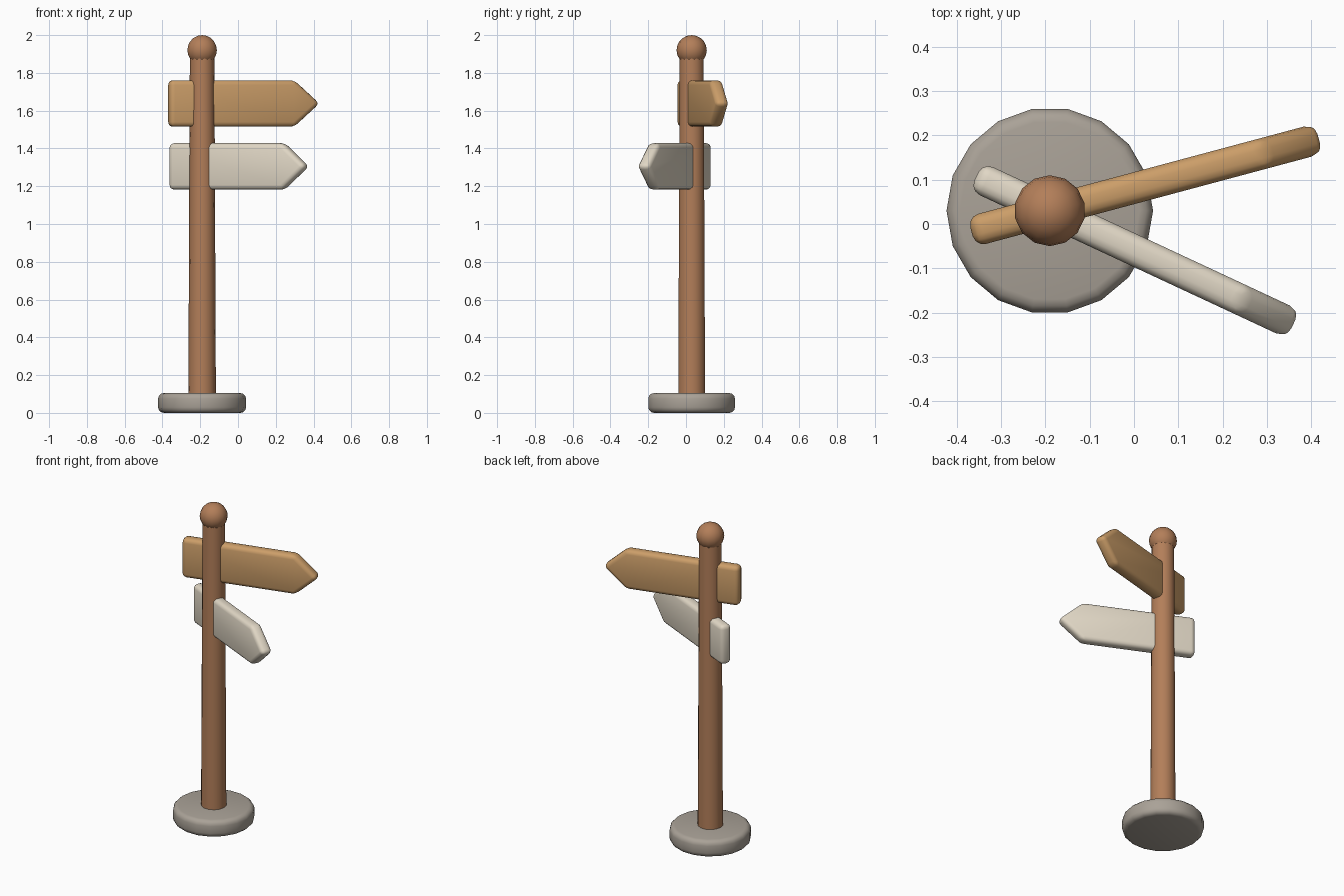
import bpy, bmesh
from math import radians

if "Cube" in bpy.data.objects:
    bpy.data.objects.remove(bpy.data.objects["Cube"])

PX, PY = -0.19, 0.03  # pole axis


def material(name, rgb):
    m = bpy.data.materials.new(name)
    m.diffuse_color = (*rgb, 1)
    m.use_nodes = True
    m.node_tree.nodes["Principled BSDF"].inputs["Base Color"].default_value = m.diffuse_color
    return m


brown = material("brown_wood", (0.45, 0.21, 0.10))
tan = material("tan_wood", (0.60, 0.34, 0.14))
cream = material("cream_paint", (0.75, 0.68, 0.56))
stone = material("stone", (0.40, 0.36, 0.31))


def finish(ob, name, mat, angle=40, bevel=0.0):
    ob.name = name
    ob.data.materials.append(mat)
    bpy.ops.object.select_all(action='DESELECT')
    bpy.context.view_layer.objects.active = ob
    ob.select_set(True)
    if bevel:
        b = ob.modifiers.new("Bevel", 'BEVEL')
        b.width = bevel
        b.segments = 3
        b.limit_method = 'ANGLE'
        b.angle_limit = radians(30)
        bpy.ops.object.modifier_apply(modifier=b.name)
    bpy.ops.object.shade_smooth_by_angle(angle=radians(angle))


def cone(name, mat, n, r1, r2, z0, z1, bevel=0.0):
    bpy.ops.mesh.primitive_cone_add(vertices=n, radius1=r1, radius2=r2, depth=z1 - z0,
                                    location=(PX, PY, (z0 + z1) / 2),
                                    rotation=(0, 0, radians(90)) if n % 4 else (0, 0, 0))
    finish(bpy.context.object, name, mat, bevel=bevel)


def arrow_board(name, mat, z, angle, tip):
    # pointed board outline, extruded through its thickness
    h, t, shoulder = 0.123, 0.035, tip - 0.138
    outline = [(-0.183, -h), (shoulder, -h), (tip, 0), (shoulder, h), (-0.183, h)]
    bm = bmesh.new()
    face = bm.faces.new([bm.verts.new((u, -t, w)) for u, w in outline])
    ext = bmesh.ops.extrude_face_region(bm, geom=[face])
    verts = [v for v in ext["geom"] if isinstance(v, bmesh.types.BMVert)]
    bmesh.ops.translate(bm, verts=verts, vec=(0, 2 * t, 0))
    bmesh.ops.recalc_face_normals(bm, faces=bm.faces)
    me = bpy.data.meshes.new(name)
    bm.to_mesh(me)
    bm.free()
    ob = bpy.data.objects.new(name, me)
    bpy.context.collection.objects.link(ob)
    ob.location = (PX, PY, z)
    ob.rotation_euler = (0, 0, radians(angle))
    finish(ob, name, mat, bevel=0.025)


# round foot and tapered pole
cone("base", stone, 18, 0.233, 0.233, 0, 0.105, bevel=0.03)
cone("pole", brown, 14, 0.073, 0.065, 0.06, 1.89)

# ball on top
bpy.ops.mesh.primitive_uv_sphere_add(segments=14, ring_count=10, radius=0.08,
                                     location=(PX, PY, 1.92), rotation=(0, 0, 0))
finish(bpy.context.object, "finial_ball", brown, angle=60)

# two arrow boards running through the pole
arrow_board("upper_sign", tan, 1.638, 15, 0.64)
arrow_board("lower_sign", cream, 1.305, -25, 0.618)
